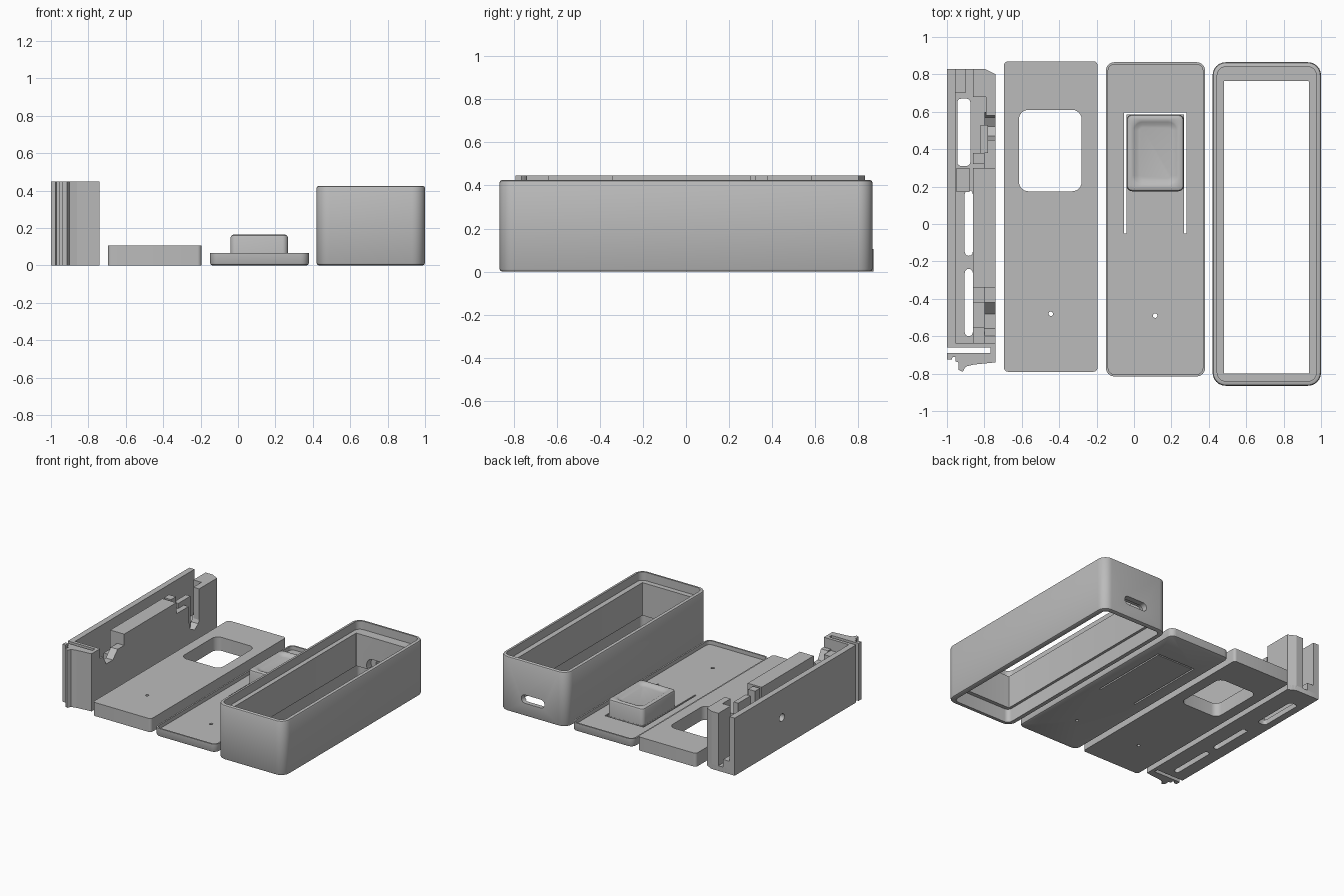
import bpy, bmesh, math

if "Cube" in bpy.data.objects:
    bpy.data.objects.remove(bpy.data.objects["Cube"])

grey = bpy.data.materials.new("plain grey")
grey.diffuse_color = (0.5, 0.5, 0.5, 1)
grey.use_nodes = True
grey.node_tree.nodes["Principled BSDF"].inputs["Base Color"].default_value = grey.diffuse_color


def rrect(x0, x1, y0, y1, r, inset=0.0, n=6):
    """Rounded rectangle outline, counter-clockwise."""
    x0, x1, y0, y1 = x0 + inset, x1 - inset, y0 + inset, y1 - inset
    r = max(r - inset, 0.004)
    pts = []
    for k, (cx, cy) in enumerate([(x1 - r, y1 - r), (x0 + r, y1 - r),
                                  (x0 + r, y0 + r), (x1 - r, y0 + r)]):
        for i in range(n + 1):
            a = math.pi / 2 * (k + i / n)
            pts.append((cx + r * math.cos(a), cy + r * math.sin(a)))
    return pts


def loft(name, rings, axis="z", closed=False):
    """Skin a list of (outline, level) rings; closed joins last to first."""
    place = {"z": lambda u, v, t: (u, v, t),
             "x": lambda u, v, t: (t, u, v),
             "y": lambda u, v, t: (u, t, v)}[axis]
    bm = bmesh.new()
    loops = [[bm.verts.new(place(u, v, t)) for u, v in pts] for pts, t in rings]
    pairs = list(zip(loops, loops[1:]))
    if closed:
        pairs.append((loops[-1], loops[0]))
    else:
        bm.faces.new(loops[0])
        bm.faces.new(loops[-1])
    for a, b in pairs:
        for i in range(len(a)):
            j = (i + 1) % len(a)
            bm.faces.new((a[i], a[j], b[j], b[i]))
    bmesh.ops.recalc_face_normals(bm, faces=bm.faces)
    me = bpy.data.meshes.new(name)
    bm.to_mesh(me)
    bm.free()
    me.materials.append(grey)
    ob = bpy.data.objects.new(name, me)
    bpy.context.collection.objects.link(ob)
    return ob


def prism(name, pts, a, b, axis="z"):
    return loft(name, [(pts, a), (pts, b)], axis)


def box(name, x0, x1, y0, y1, z0, z1):
    return prism(name, [(x0, y0), (x1, y0), (x1, y1), (x0, y1)], z0, z1)


def circle(cx, cy, r, n=16):
    return [(cx + r * math.cos(2 * math.pi * i / n),
             cy + r * math.sin(2 * math.pi * i / n)) for i in range(n)]


def cut(ob, *cutters):
    """Subtract cutters, bake the result and delete the cutters."""
    for c in cutters:
        m = ob.modifiers.new("cut", "BOOLEAN")
        m.operation, m.solver, m.object = "DIFFERENCE", "EXACT", c
        dg = bpy.context.evaluated_depsgraph_get()
        dg.update()
        me = bpy.data.meshes.new_from_object(ob.evaluated_get(dg))
        ob.modifiers.clear()
        ob.data = me
        bpy.data.objects.remove(c)


def smooth(ob):
    bpy.ops.object.select_all(action="DESELECT")
    ob.select_set(True)
    bpy.context.view_layer.objects.active = ob
    bpy.ops.object.shade_smooth_by_angle(angle=math.radians(30))


# Case: open frame with a lid recess above and a base recess below
C = (0.42, 1.0, -0.865, 0.865, 0.07)
cavity = rrect(0.48, 0.935, -0.80, 0.765, 0.004)
seat = rrect(0.46, 0.96, -0.83, 0.83, 0.035)
case = loft("case", [
    (rrect(*C, 0.012), 0), (rrect(*C, 0.004), 0.004), (rrect(*C), 0.012),
    (rrect(*C), 0.413), (rrect(*C, 0.004), 0.421), (rrect(*C, 0.012), 0.425),
    (rrect(*C, 0.025), 0.425), (rrect(*C, 0.025), 0.36),
    (cavity, 0.36), (cavity, 0.105), (seat, 0.105), (seat, 0)], closed=True)
cut(case,
    prism("port_pocket", rrect(0.57, 0.85, 0.075, 0.19, 0.05), 0.70, 0.82, "y"),
    prism("port_slot", rrect(0.61, 0.81, 0.10, 0.165, 0.032), 0.78, 0.95, "y"))
smooth(case)

# Lid: shallow tray with a sprung tongue and a pin hole
L = (-0.15, 0.38, -0.815, 0.865, 0.045)
lid = loft("lid", [
    (rrect(*L, 0.012), 0), (rrect(*L, 0.004), 0.004), (rrect(*L), 0.012),
    (rrect(*L), 0.065), (rrect(*L, 0.012), 0.065), (rrect(*L, 0.012), 0.035)])
cut(lid,
    box("slit", -0.053, -0.041, -0.05, 0.597, -0.1, 0.2),
    box("slit", 0.268, 0.280, -0.05, 0.597, -0.1, 0.2),
    box("slit", -0.050, 0.277, 0.586, 0.597, -0.1, 0.2),
    prism("pin_hole", circle(0.113, -0.49, 0.012), -0.1, 0.2))
smooth(lid)

# Push button with a dished top
B = (-0.04, 0.267, 0.175, 0.585, 0.03)
D = (-0.04, 0.267, 0.175, 0.585, 0.085)
button = loft("button", [
    (rrect(*B), 0.02), (rrect(*B), 0.148), (rrect(*B, 0.005), 0.160),
    (rrect(*B, 0.016), 0.165), (rrect(*D, 0.030), 0.165),
    (rrect(*D, 0.040), 0.160), (rrect(*D, 0.055), 0.152),
    (rrect(*D, 0.070), 0.149)])
smooth(button)

# Base block with a window and a pin hole
base = prism("base_block", rrect(-0.695, -0.195, -0.79, 0.87, 0.022), 0, 0.105)
cut(base,
    prism("window", rrect(-0.615, -0.28, 0.175, 0.61, 0.05), -0.1, 0.2),
    prism("pin_hole", circle(-0.445, -0.48, 0.012), -0.1, 0.2))
smooth(base)

# Carrier floor with three long slots
H = 0.447
floor = prism("carrier_floor", [(-1, -0.66), (-0.74, -0.66), (-0.74, 0.80),
                                (-0.80, 0.83), (-1, 0.83)], 0, 0.04)
for y0, y1, x0, x1 in ((0.31, 0.67, -0.945, -0.875), (-0.17, 0.18, -0.905, -0.862),
                       (-0.60, -0.24, -0.905, -0.862)):
    cut(floor, prism("floor_slot", rrect(x0, x1, y0, y1, 0.0215), -0.1, 0.2))
smooth(floor)

# Carrier outer wall with a round hole
outer = box("carrier_outer_wall", -1, -0.955, -0.66, 0.83, 0, H)
cut(outer, prism("wall_hole", circle(0.25, 0.23, 0.03), -1.1, -0.9, "x"))
smooth(outer)

# Carrier inner wall: thick middle, low notched front, deep rear notch
box("carrier_inner_wall", -0.86, -0.74, -0.34, 0.30, 0, H)
prism("carrier_notched_wall", [(-0.64, 0), (-0.34, 0), (-0.34, 0.36), (-0.42, 0.36),
                               (-0.48, 0.30), (-0.56, 0.30), (-0.60, 0.37),
                               (-0.64, 0.37)], -0.80, -0.74, "x")
prism("carrier_rear_notch", [(0.30, 0), (0.60, 0), (0.60, 0.26), (0.57, 0.18),
                             (0.52, 0.15), (0.47, 0.18), (0.45, 0.26), (0.45, 0.36),
                             (0.30, 0.36)], -0.80, -0.74, "x")
prism("carrier_rear_post", [(-0.86, 0.68), (-0.79, 0.68), (-0.79, 0.58), (-0.74, 0.58),
                            (-0.74, 0.80), (-0.80, 0.83), (-0.86, 0.83)], 0, H)

# Small guide clips inside the carrier
for x0, x1, y0, y1, z1 in ((-0.86, -0.80, 0.32, 0.38, H), (-0.82, -0.78, 0.38, 0.53, 0.40),
                           (-0.86, -0.80, -0.64, -0.55, 0.36), (-0.86, -0.80, -0.42, -0.34, 0.30),
                           (-0.95, -0.88, 0.17, 0.30, 0.12), (-0.96, -0.90, 0.70, 0.83, 0.10)):
    box("guide_clip", x0, x1, y0, y1, 0, z1)

# Carrier end wall, and the ribbed end piece joined to it by a narrow web
box("carrier_end_wall", -1, -0.74, -0.66, -0.635, 0, H)
box("carrier_end_web", -0.768, -0.74, -0.695, -0.655, 0, H)
prism("carrier_end_piece", [(-1, -0.69), (-0.74, -0.69), (-0.74, -0.74), (-0.86, -0.752),
                            (-0.90, -0.762), (-0.915, -0.79), (-0.937, -0.78),
                            (-0.937, -0.74), (-0.955, -0.735), (-0.955, -0.71),
                            (-0.97, -0.71), (-0.975, -0.725), (-1, -0.725)], 0, H)
